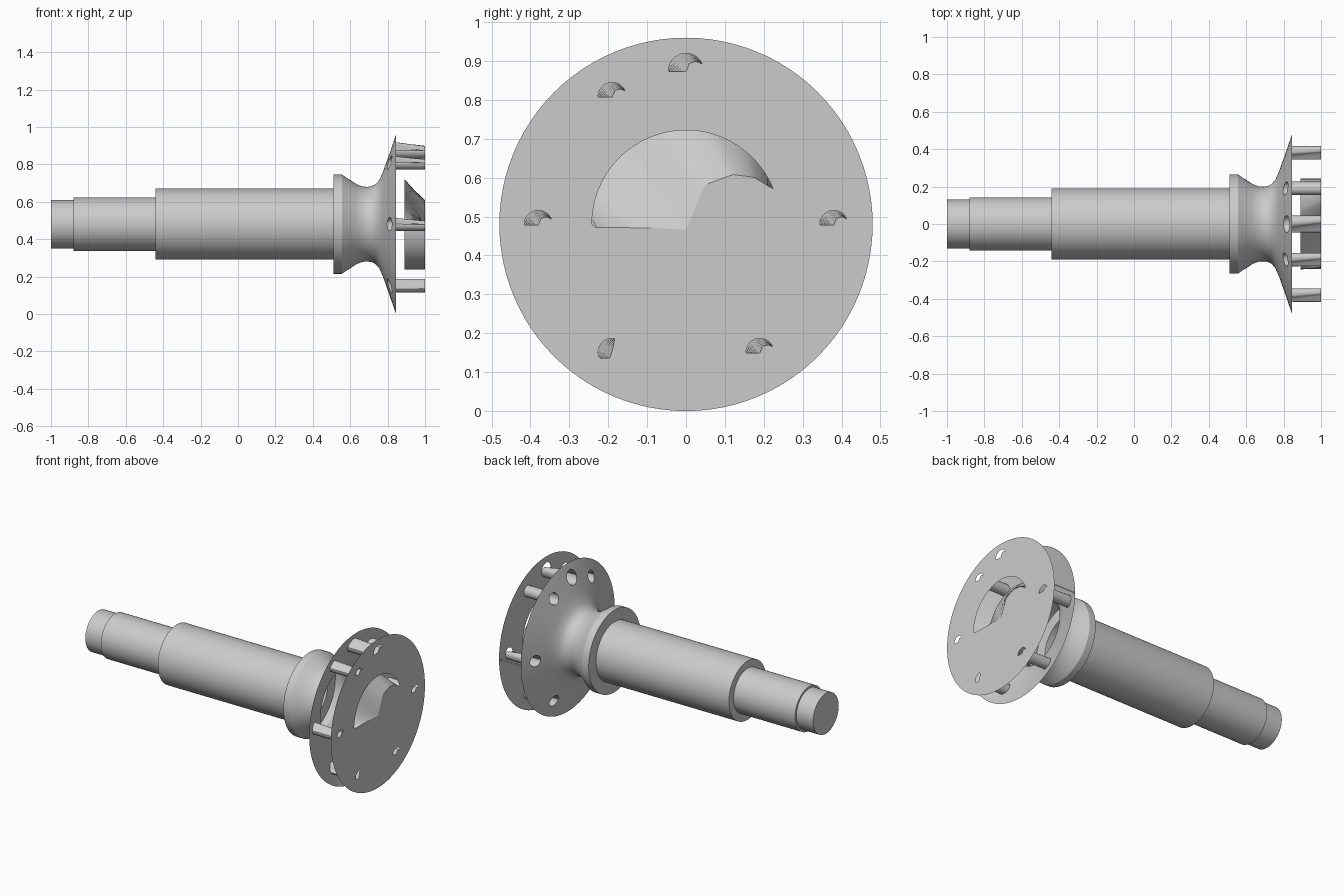
import bpy, bmesh, math
from mathutils import Vector

if "Cube" in bpy.data.objects:
    bpy.data.objects.remove(bpy.data.objects["Cube"], do_unlink=True)

CZ = 0.48          # height of the shaft axis
RIM = 0.48         # flange radius
SEG = 96

steel = bpy.data.materials.new("plain_grey_steel")
steel.use_nodes = True
grey = (0.6, 0.6, 0.6, 1)
steel.diffuse_color = grey
steel.node_tree.nodes["Principled BSDF"].inputs["Base Color"].default_value = grey


def cone_x(y, z):
    """x of the conical flange at a point of the cross-section."""
    return 0.845 - 0.35 * (RIM - math.hypot(y, z))


def circle(r, cy=0, cz=0, n=SEG):
    return [(cy + r * math.cos(2 * math.pi * i / n),
             cz + r * math.sin(2 * math.pi * i / n)) for i in range(n)]


def finish(name, bm):
    bmesh.ops.remove_doubles(bm, verts=bm.verts, dist=1e-5)
    bmesh.ops.recalc_face_normals(bm, faces=bm.faces)
    mesh = bpy.data.meshes.new(name)
    bm.to_mesh(mesh)
    bm.free()
    obj = bpy.data.objects.new(name, mesh)
    bpy.context.collection.objects.link(obj)
    obj.location.z = CZ
    mesh.materials.append(steel)
    bpy.ops.object.select_all(action='DESELECT')
    obj.select_set(True)
    bpy.context.view_layer.objects.active = obj
    bpy.ops.object.shade_smooth_by_angle(angle=math.radians(30))
    return obj


def loft(bm, rings):
    """Bridge a list of equal-length closed rings of 3D points."""
    rows = [[bm.verts.new(p) for p in ring] for ring in rings]
    for a, b in zip(rows, rows[1:]):
        for i in range(len(a)):
            j = (i + 1) % len(a)
            bm.faces.new((a[i], a[j], b[j], b[i]))
    return rows


def sheet(bm, loops, lift):
    """Fill an outline with holes, then place it in x by a rule."""
    verts, edges = [], []
    for loop in loops:
        vs = [bm.verts.new((0, y, z)) for y, z in loop]
        verts += vs
        edges += [bm.edges.new((vs[i], vs[i - 1])) for i in range(len(vs))]
    bmesh.ops.triangle_fill(bm, edges=edges, use_beauty=True, normal=Vector((1, 0, 0)))
    for v in verts:
        v.co.x = lift(v.co.y, v.co.z)


def along(points, t):
    """Point at fraction t of a polyline."""
    f = t * (len(points) - 1)
    i = min(int(f), len(points) - 2)
    k = f - i
    return tuple(a + (b - a) * k for a, b in zip(points[i], points[i + 1]))


def dented(cy, cz, r, dent, n=48):
    """Bore end ring whose upper arc drops to a dent, and the opening it leaves."""
    if not dent:
        return circle(r, cy, cz, n), None
    first, last = dent[0], dent[-1]
    a0 = math.atan2(first[1], first[0])
    a1 = math.atan2(last[1], last[0]) % (2 * math.pi)
    ring, arc, low = [], [], []
    for i in range(n):
        a = a0 + 2 * math.pi * i / n
        p = (math.cos(a), math.sin(a))
        if a <= a1:
            q = along(dent, (a - a0) / (a1 - a0))
            arc.append(p)
            low.append(q)
            p = q
        ring.append(p)
    place = lambda pts: [(cy + r * y, cz + r * z) for y, z in pts]
    return place(ring), place(arc + low[-1:0:-1])


# Stepped shaft, collar and waist as one turned shell with a closed tail
steps = [(-1, .13), (-.88, .13), (-.88, .143), (-.44, .143), (-.44, .19),
         (.51, .19), (.51, .265), (.555, .265), (.6, .236), (.635, .213),
         (.665, .202), (.69, .199), (.715, .203), (.735, .213), (.755, .235),
         (.775, .28), (cone_x(.33, 0), .33)]
bm = bmesh.new()
rows = loft(bm, [[(x, y, z) for y, z in circle(r)] for x, r in steps])
bm.faces.new(rows[0])
finish("shaft_body", bm)

# Bolt bores: centre y, centre z, radius, dent in units of radius
FOLD = [(.92, .38), (.72, .5), (.5, .53), (.2, .42), (0, -.06), (-.3, -.04), (-1, -.03)]
SIDE = [(.18, .98), (.05, .3), (-.15, -.4), (-.9, -.43)]
bolts = [(0, .395, .045, FOLD)]
for k in range(6):
    a = math.radians(60 * k)
    dent = {1: None, 4: SIDE}.get(k, FOLD)
    bolts.append((.38 * math.cos(a), .38 * math.sin(a), .036, dent))

# Conical flange with round bolt holes
bm = bmesh.new()
sheet(bm, [circle(.33), circle(.45)] + [circle(r, y, z, 48) for y, z, r, d in bolts], cone_x)
loft(bm, [[(cone_x(y, z), y, z) for y, z in circle(r)] for r in (.45, RIM)])
finish("flange_cone", bm)

# Bolt sleeves from the flange to the front plate
openings = []
for n, (cy, cz, r, dent) in enumerate(bolts):
    end, gap = dented(cy, cz, r, dent)
    if gap:
        openings.append(gap)
    a0 = math.atan2(dent[0][1], dent[0][0]) if dent else 0
    start = [(cy + r * math.cos(a0 + 2 * math.pi * i / 48),
              cz + r * math.sin(a0 + 2 * math.pi * i / 48)) for i in range(48)]
    bm = bmesh.new()
    loft(bm, [[(cone_x(y, z), y, z) for y, z in start], [(1, y, z) for y, z in end]])
    finish("bolt_sleeve_%d" % (n + 1), bm)

# Central recess with its floor
R = .242
end, gap = dented(0, 0, R, FOLD, SEG)
openings.append(gap)
a0 = math.atan2(FOLD[0][1], FOLD[0][0])
floor = [(.89, R * math.cos(a0 + 2 * math.pi * i / SEG),
          R * math.sin(a0 + 2 * math.pi * i / SEG)) for i in range(SEG)]
bm = bmesh.new()
rows = loft(bm, [floor, [(1, y, z) for y, z in end]])
bm.faces.new(rows[0])
finish("centre_recess", bm)

# Front plate with the openings
bm = bmesh.new()
sheet(bm, [circle(RIM)] + openings, lambda y, z: 1)
finish("front_plate", bm)

# Narrow strip joining flange rim and plate
bm = bmesh.new()
bm.faces.new([bm.verts.new(p) for p in ((.845, RIM, -.006), (1, RIM, -.006),
                                        (1, RIM, .004), (.845, RIM, .004))])
finish("rim_strip", bm)
